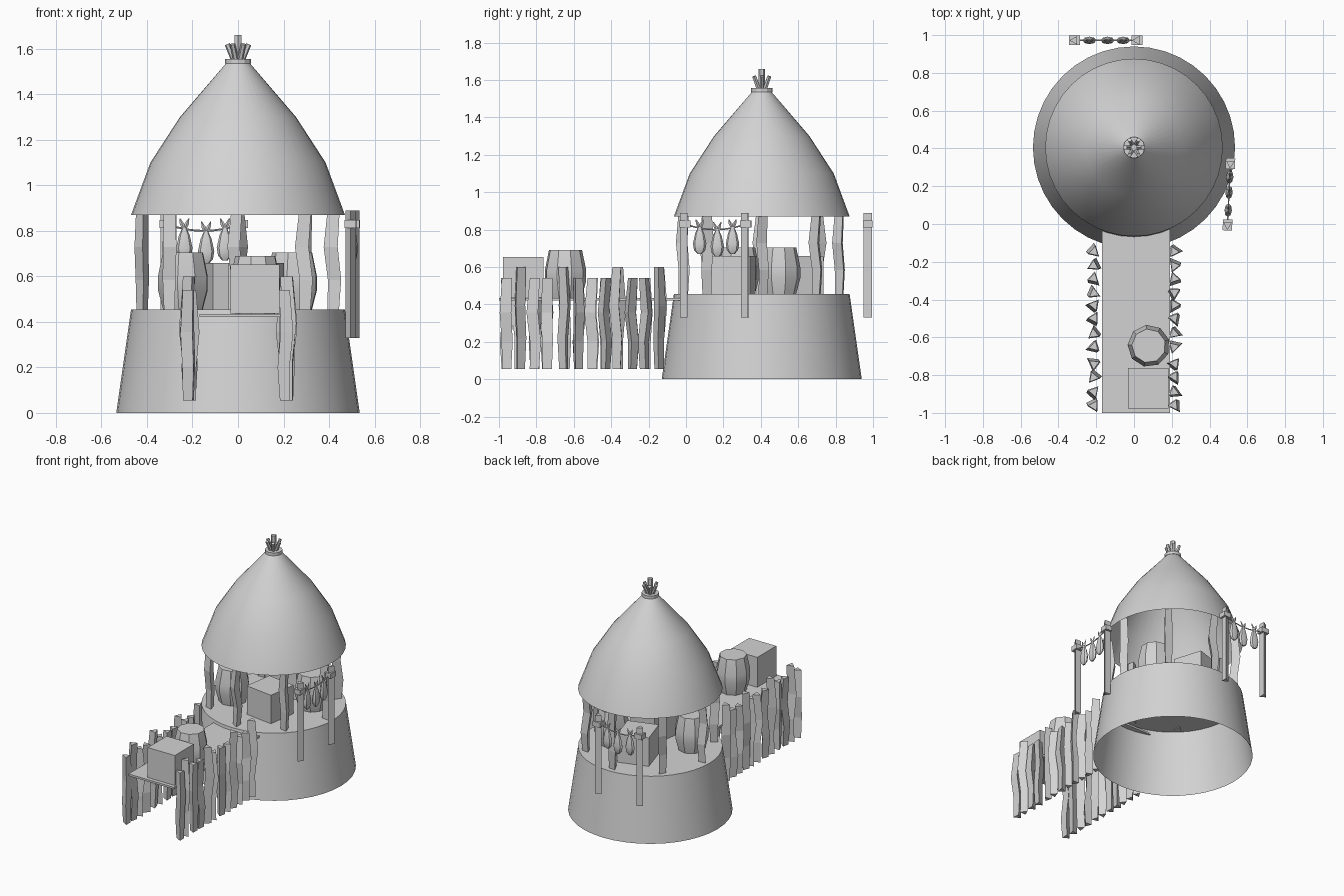
import bpy, bmesh, math, random
from mathutils import Vector, Matrix

random.seed(4)
if "Cube" in bpy.data.objects:
    bpy.data.objects.remove(bpy.data.objects["Cube"])

grey = bpy.data.materials.new("plain_grey")
grey.use_nodes = True
grey.diffuse_color = (0.65, 0.65, 0.65, 1)
grey.node_tree.nodes["Principled BSDF"].inputs["Base Color"].default_value = (0.65, 0.65, 0.65, 1)
HUT = Vector((0, 0.405, 0))


def finish(name, bm, smooth=False):
    bmesh.ops.recalc_face_normals(bm, faces=bm.faces)
    mesh = bpy.data.meshes.new(name)
    bm.to_mesh(mesh)
    bm.free()
    mesh.materials.append(grey)
    ob = bpy.data.objects.new(name, mesh)
    bpy.context.collection.objects.link(ob)
    if smooth:
        bpy.ops.object.select_all(action='DESELECT')
        ob.select_set(True)
        bpy.context.view_layer.objects.active = ob
        bpy.ops.object.shade_smooth_by_angle(angle=math.radians(30))
    return ob


def loft(name, rings, sides, turn=0, bottom=True, top=True, smooth=False, squash=1, spin=0):
    """Join rings given as (centre, radius); squash flattens them along one axis."""
    bm = bmesh.new()
    loops = []
    for c, r in rings:
        loop = []
        for i in range(sides):
            a = turn + math.tau * i / sides
            p = Vector((r * math.cos(a), r * squash * math.sin(a), 0))
            loop.append(bm.verts.new(Vector(c) + Matrix.Rotation(spin, 3, 'Z') @ p))
        loops.append(loop)
    for lo, hi in zip(loops, loops[1:]):
        for i in range(sides):
            j = (i + 1) % sides
            bm.faces.new((lo[i], lo[j], hi[j], hi[i]))
    if bottom:
        bm.faces.new(loops[0][::-1])
    if top:
        bm.faces.new(loops[-1])
    return finish(name, bm, smooth)


def lathe(name, centre, profile, sides, **options):
    return loft(name, [(Vector(centre) + Vector((0, 0, z)), r) for r, z in profile], sides, **options)


def box(name, centre, size, spin=0):
    bm = bmesh.new()
    bmesh.ops.create_cube(bm, size=1)
    bm.transform(Matrix.Translation(centre) @ Matrix.Rotation(spin, 4, 'Z') @ Matrix.Diagonal((*size, 1)))
    return finish(name, bm)


def crooked_post(name, x, y, z0, z1, r, bend):
    """Three-sided rough stake with two kinks."""
    turn = random.uniform(0, math.tau)
    way = random.uniform(0, math.tau)
    rings = []
    for t, k, s in ((0, 0, 0.85), (0.3, 0.5, 1), (0.62, -1, 1.05), (1, 0.2, 0.9)):
        c = (x + k * bend * math.cos(way), y + k * bend * math.sin(way), z0 + t * (z1 - z0))
        rings.append((c, r * s))
    return loft(name, rings, 3, turn)


def stick(name, a, b, r):
    a, b = Vector(a), Vector(b)
    bm = bmesh.new()
    bmesh.ops.create_cone(bm, cap_ends=True, segments=6, radius1=r, radius2=r, depth=(b - a).length)
    bm.transform(Matrix.Translation((a + b) / 2) @ (b - a).to_track_quat('Z', 'Y').to_matrix().to_4x4())
    return finish(name, bm)


# Hut: open-bottomed base, thatch shell and its tied top
lathe("hut_base", HUT, [(0.535, 0), (0.47, 0.455)], 40, bottom=False, smooth=True)
lathe("thatch_roof", HUT, [(0.47, 0.87), (0.385, 1.1), (0.255, 1.3), (0.045, 1.545)], 40,
      bottom=False, smooth=True)
lathe("roof_tie", HUT, [(0.057, 1.535), (0.057, 1.556)], 12)
stick("roof_tip_centre", HUT + Vector((0, 0, 1.5)), HUT + Vector((0, 0, 1.66)), 0.018)
for i in range(6):
    d = Vector((math.cos(i * math.tau / 6), math.sin(i * math.tau / 6), 0))
    stick("roof_tip_stick", HUT + d * 0.015 + Vector((0, 0, 1.54)),
          HUT + d * 0.047 + Vector((0, 0, 1.62)), 0.012)

# Ring of hut posts
for i in range(8):
    a = i * math.tau / 8
    crooked_post("hut_post", 0.42 * math.cos(a), HUT.y + 0.42 * math.sin(a), 0.45, 0.9, 0.034, 0.014)

# Walkway with stakes on both sides
box("walkway_deck", (0.01, -0.515, 0.428), (0.36, 0.97, 0.014))
rows = (-0.96, -0.89, -0.81, -0.74, -0.65, -0.58, -0.5, -0.43, -0.365, -0.29, -0.22, -0.145)
tall = (1, 4, 8, 11)
for side in (-1, 1):
    for i, y in enumerate(rows):
        crooked_post("walkway_stake", side * 0.213, y, 0.055, 0.6 if i in tall else 0.54, 0.034, 0.012)

# Barrels and crates
barrel = [(0.088, 0), (0.112, 0.09), (0.112, 0.15), (0.09, 0.255)]
for x, y, z in ((0.078, -0.645, 0.435), (-0.24, 0.28, 0.45), (0.24, 0.5, 0.45)):
    lathe("barrel", (x, y, z), barrel, 9, turn=0.3, smooth=True)
for x, y, z, spin in ((0.075, -0.87, 0.545, 0), (0.08, 0.25, 0.552, -0.14), (-0.04, 0.6, 0.552, 0.3)):
    box("crate", (x, y, z), (0.215, 0.215, 0.215), spin)


# Drying racks: two poles, a sagging line and hanging fish
def rack(start, end, fish_spots):
    start, end = Vector((*start, 0)), Vector((*end, 0))
    along = end - start
    spin = math.atan2(along.y, along.x)
    for p in (start, end):
        lathe("rack_pole", p, [(0.026, 0.33), (0.026, 0.89)], 3, turn=spin + math.pi)
        box("rack_lashing", p + Vector((0, 0, 0.83)), (0.058, 0.05, 0.035), spin)

    def line_point(t):
        return start + along * t + Vector((0, 0, 0.83 - 0.12 * t * (1 - t)))

    for i in range(8):
        stick("rack_line", line_point(i / 8), line_point((i + 1) / 8), 0.004)
    for n, t in enumerate(fish_spots):
        p = line_point(t)
        p.z = 0.755 - 0.015 * (n == 1)
        body = [(0.012, -0.085), (0.03, -0.065), (0.036, -0.03), (0.024, 0.025), (0.008, 0.06)]
        lathe("fish_body", p, body, 8, squash=0.55, spin=spin, smooth=True)
        for s in (-1, 1):
            tip = p + Vector((s * 0.02 * math.cos(spin), s * 0.02 * math.sin(spin), 0.1))
            loft("fish_tail", [(p + Vector((0, 0, 0.05)), 0.008), ((p + tip) / 2 + Vector((0, 0, 0.025)), 0.01),
                               (tip, 0.002)], 4, squash=0.5, spin=spin)


rack((-0.315, 0.972), (0.015, 0.972), (0.24, 0.53, 0.78))
rack((0.495, -0.005), (0.51, 0.32), (0.24, 0.53, 0.78))
